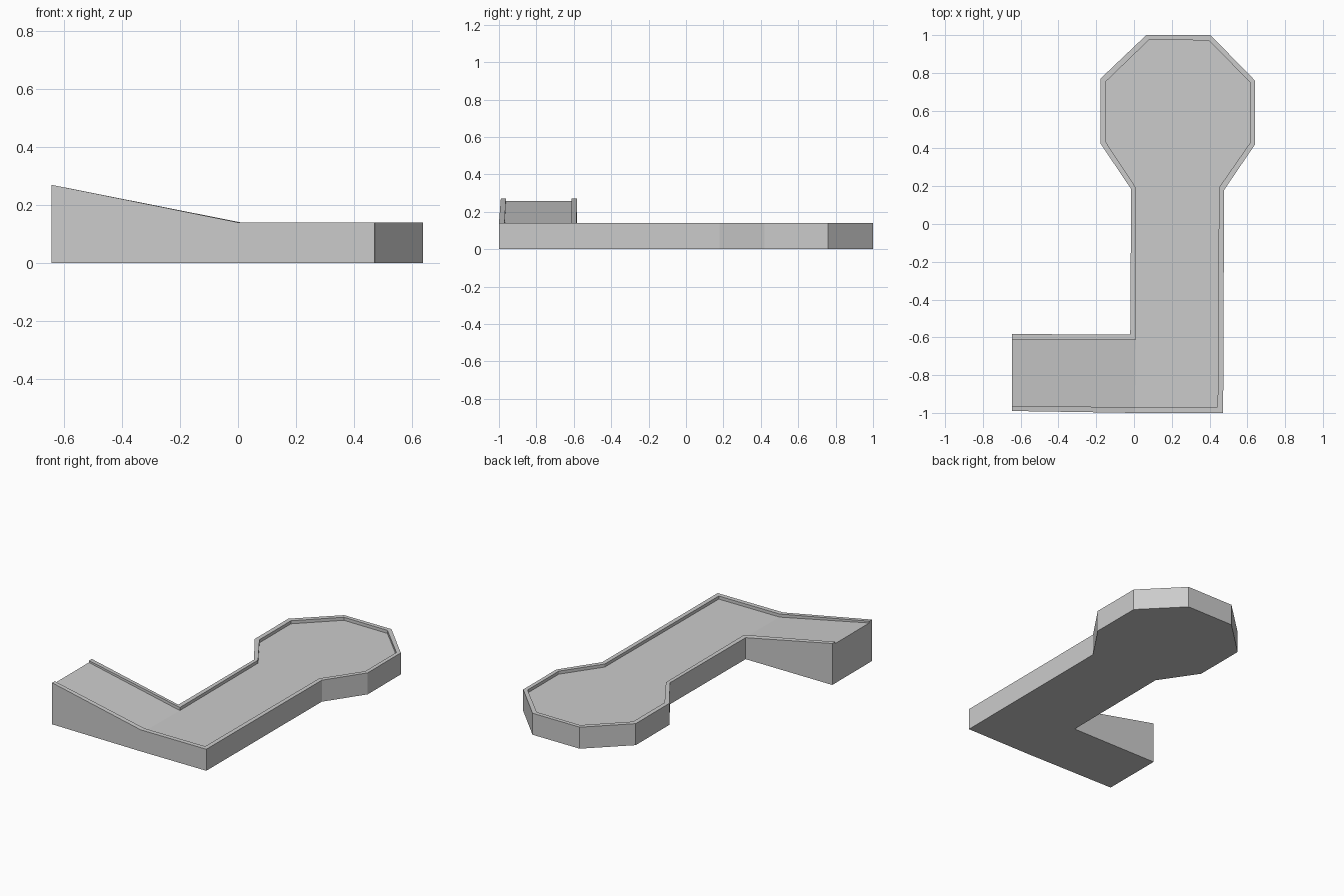
import bpy, bmesh

if "Cube" in bpy.data.objects:
    bpy.data.objects.remove(bpy.data.objects["Cube"])

# Outline runs from the front of the ramp's high end round to its back
OUTER = [(-0.645, -0.99), (0.0, -1.0), (0.472, -1.0), (0.477, 0.18), (0.64, 0.42),
         (0.64, 0.76), (0.405, 1.0), (0.065, 1.0), (-0.177, 0.77), (-0.177, 0.425),
         (-0.015, 0.185), (-0.02, -0.585), (-0.645, -0.583)]
INNER = [(-0.645, -0.963), (0.005, -0.97), (0.443, -0.97), (0.45, 0.193), (0.615, 0.43),
         (0.615, 0.75), (0.395, 0.972), (0.08, 0.975), (-0.148, 0.755), (-0.148, 0.432),
         (0.008, 0.195), (0.01, -0.612), (-0.645, -0.612)]
LAST = len(OUTER) - 1
RIM, FLOOR = 0.14, 0.12
RIM_HIGH, FLOOR_HIGH = 0.27, 0.258


def ring(bm, pts, flat, high):
    return [bm.verts.new((x, y, high if i in (0, LAST) else flat))
            for i, (x, y) in enumerate(pts)]


def strip(bm, a, b):
    for i in range(LAST):
        bm.faces.new((a[i], a[i + 1], b[i + 1], b[i]))


def finish(bm, name):
    mesh = bpy.data.meshes.new(name)
    bm.to_mesh(mesh)
    bm.free()
    bpy.context.collection.objects.link(bpy.data.objects.new(name, mesh))


# Base body with raised curb, open on top for the playing surface
bm = bmesh.new()
bottom = ring(bm, OUTER, 0, 0)
rim_out = ring(bm, OUTER, RIM, RIM_HIGH)
rim_in = ring(bm, INNER, RIM, RIM_HIGH)
lip = ring(bm, INNER, FLOOR, FLOOR_HIGH)
strip(bm, bottom, rim_out)
strip(bm, rim_out, rim_in)
strip(bm, rim_in, lip)
bm.faces.new(bottom[::-1])
bm.faces.new((bottom[0], rim_out[0], rim_in[0], lip[0],
              lip[-1], rim_in[-1], rim_out[-1], bottom[-1]))
finish(bm, "curbed_base")

# Playing surface: level lane and sloped ramp
bm = bmesh.new()
floor = ring(bm, INNER, FLOOR, FLOOR_HIGH)
bm.faces.new(floor[1:LAST])
bm.faces.new((floor[0], floor[1], floor[LAST - 1], floor[LAST]))
finish(bm, "lane_and_ramp")
